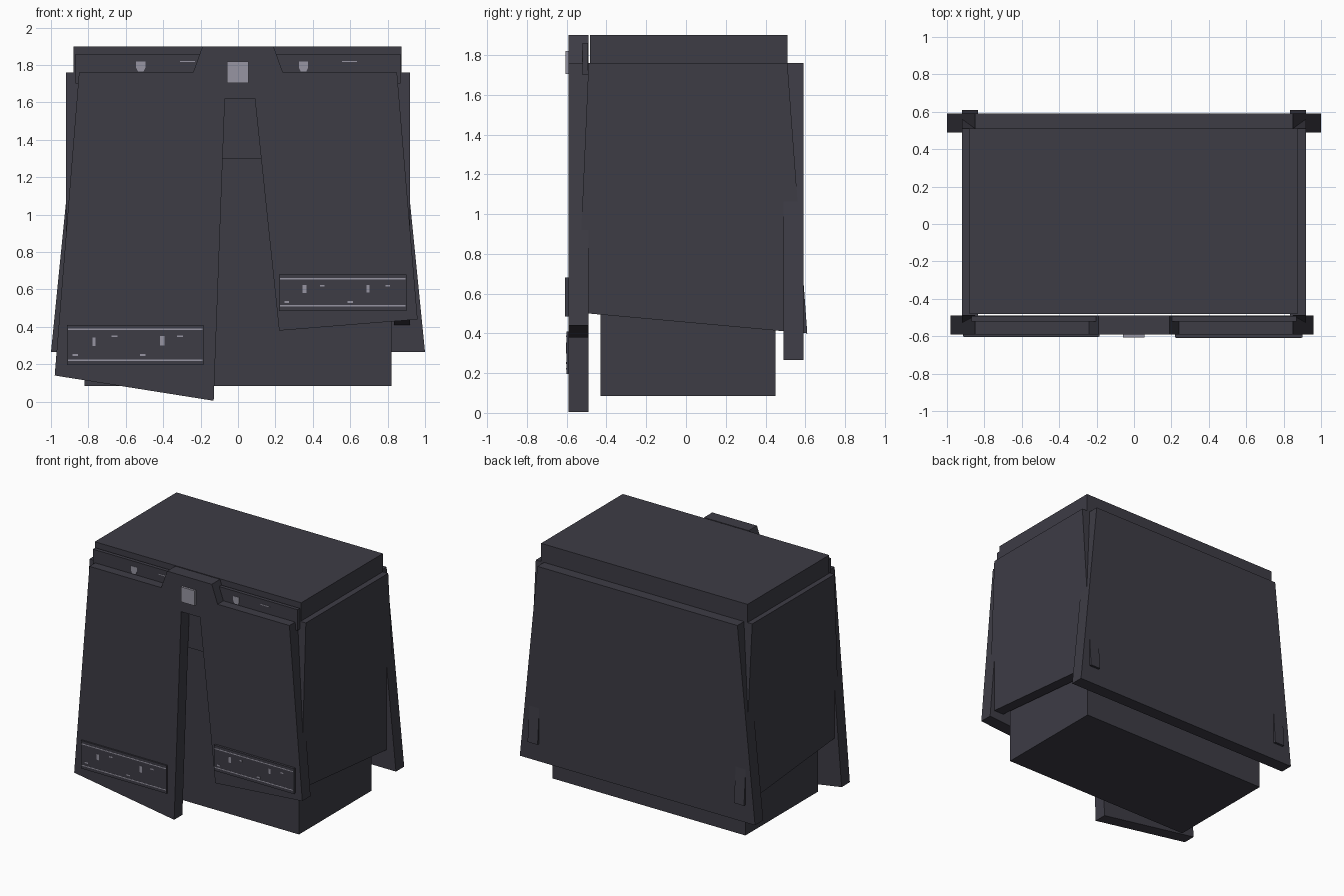
import bpy, bmesh


def material(name, rgb):
    m = bpy.data.materials.new(name)
    m.diffuse_color = (*rgb, 1.0)
    return m


DARK = material("dark cloth", (0.047, 0.045, 0.060))
LIGHT = material("pale metal", (0.31, 0.30, 0.36))


def prism(name, pts, lo, hi, axis='y', mat=DARK):
    """Extrude a (horizontal, z) outline along x or y from lo to hi."""
    bm = bmesh.new()

    def place(p, d):
        return (p[0], d, p[1]) if axis == 'y' else (d, p[0], p[1])
    a = [bm.verts.new(place(p, lo)) for p in pts]
    b = [bm.verts.new(place(p, hi)) for p in pts]
    bm.faces.new(a)
    bm.faces.new(b[::-1])
    n = len(pts)
    for i in range(n):
        j = (i + 1) % n
        bm.faces.new((a[j], a[i], b[i], b[j]))
    bmesh.ops.recalc_face_normals(bm, faces=bm.faces)
    me = bpy.data.meshes.new(name)
    bm.to_mesh(me)
    bm.free()
    me.materials.append(mat)
    ob = bpy.data.objects.new(name, me)
    bpy.context.collection.objects.link(ob)
    return ob


def box(name, x0, x1, y0, y1, z0, z1, mat=DARK):
    return prism(name, [(x0, z0), (x1, z0), (x1, z1), (x0, z1)], y0, y1, 'y', mat)


# inner body and waist block
box("inner_body", -0.82, 0.82, -0.43, 0.45, 0.085, 1.31)
box("waist_block", -0.88, 0.875, -0.482, 0.51, 1.30, 1.90)

# front belt strip
box("belt_strip", -0.87, 0.87, -0.52, -0.492, 1.70, 1.86)

# split front flap with raised buckle tab
prism("front_flap", [(-0.85, 1.76), (-0.24, 1.76), (-0.19, 1.90), (0.19, 1.90),
                     (0.24, 1.76), (0.85, 1.76), (0.96, 0.44), (0.22, 0.38),
                     (0.09, 1.62), (-0.07, 1.62), (-0.13, 0.005), (-0.98, 0.14)],
      -0.59, -0.49)

# back flap
prism("back_flap", [(-0.85, 1.76), (0.85, 1.76), (1.0, 0.265), (-1.0, 0.265)], 0.49, 0.59)

# side flaps, their rear corners poke through the back flap
for side, s in (("right", 1), ("left", -1)):
    prism(side + "_side_flap", [(-0.49, 1.76), (0.51, 1.76), (0.61, 0.40), (-0.545, 0.505)],
          s * 0.835, s * 0.92, 'x')

# buckle
box("buckle", -0.06, 0.055, -0.607, -0.59, 1.705, 1.82, LIGHT)


# hem plates with stripes and worn flecks
def hem(name, x0, x1, z0, z1, front, flecks):
    box(name, x0, x1, front, -0.59, z0, z1)
    for z in (z0 + 0.027, z1 - 0.024):
        box(name + "_stripe", x0 + 0.005, x1 - 0.005, front - 0.001, front, z - 0.004, z + 0.004, LIGHT)
    for x, z, w, h in flecks:
        box(name + "_fleck", x - w, x + w, front - 0.001, front, z - h, z + h, LIGHT)


hem("left_hem", -0.915, -0.185, 0.195, 0.41, -0.602,
    [(-0.77, 0.32, 0.009, 0.022), (-0.405, 0.325, 0.012, 0.025), (-0.66, 0.35, 0.015, 0.005),
     (-0.31, 0.35, 0.015, 0.005), (-0.87, 0.25, 0.015, 0.005), (-0.51, 0.25, 0.015, 0.005)])
hem("right_hem", 0.22, 0.90, 0.485, 0.68, -0.608,
    [(0.355, 0.602, 0.011, 0.022), (0.695, 0.605, 0.009, 0.02), (0.45, 0.62, 0.012, 0.005),
     (0.80, 0.62, 0.012, 0.005), (0.26, 0.533, 0.012, 0.005), (0.60, 0.533, 0.015, 0.005)])

# studs and scratches on the belt strip
for x in (-0.52, 0.35):
    prism("belt_stud", [(x - 0.025, 1.82), (x + 0.025, 1.82), (x + 0.025, 1.785),
                        (x + 0.015, 1.765), (x - 0.015, 1.765), (x - 0.025, 1.785)],
          -0.522, -0.52, 'y', LIGHT)
for x in (-0.27, 0.595):
    box("belt_scratch", x - 0.04, x + 0.04, -0.522, -0.52, 1.815, 1.822, LIGHT)
